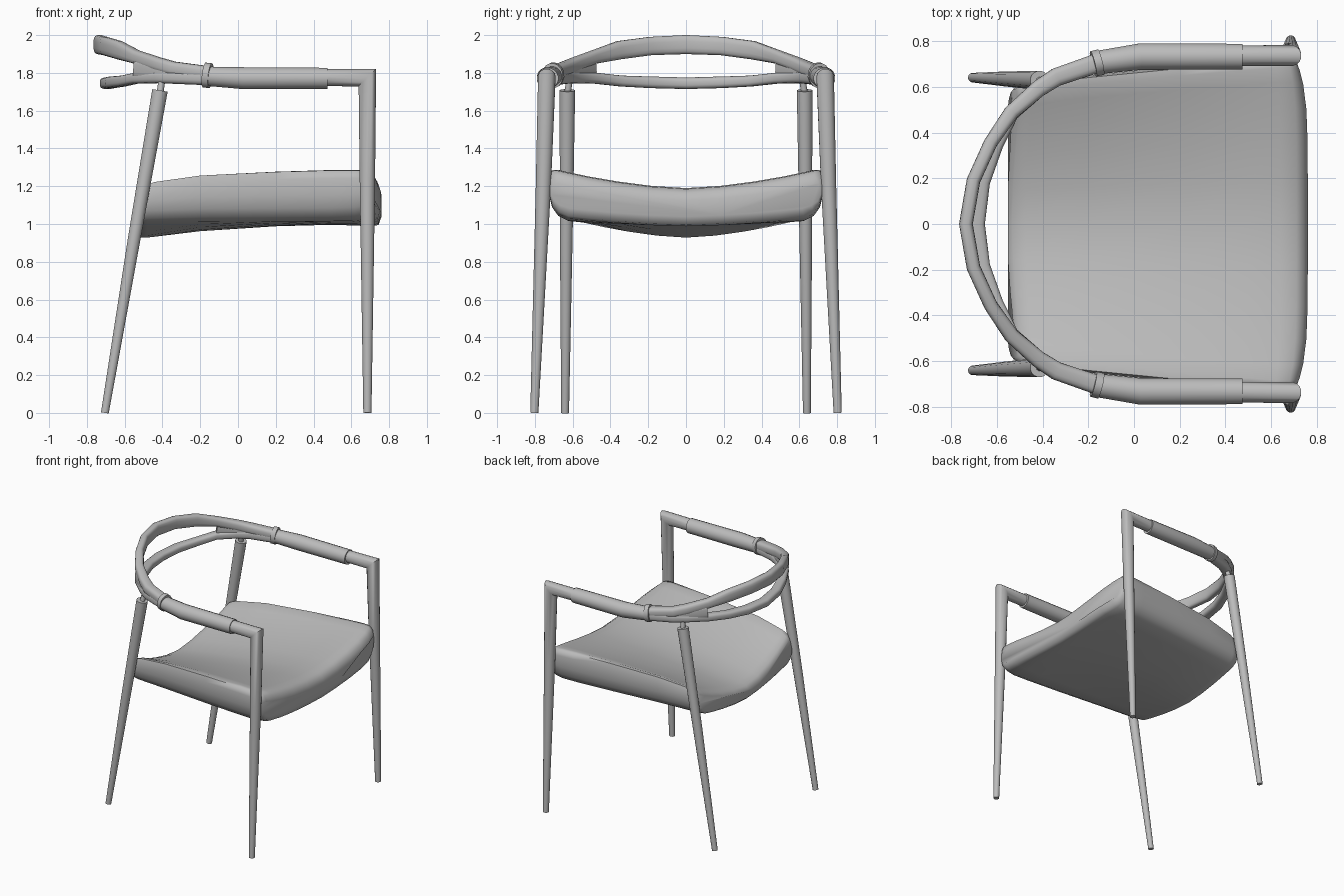
import bpy, bmesh, math
from mathutils import Vector

cube = bpy.data.objects.get("Cube")
if cube:
    bpy.data.objects.remove(cube, do_unlink=True)

grey = bpy.data.materials.new("plain_grey")
grey.use_nodes = True
grey.diffuse_color = (0.5, 0.5, 0.5, 1)
grey.node_tree.nodes["Principled BSDF"].inputs["Base Color"].default_value = (0.5, 0.5, 0.5, 1)


def skin(name, rings, sharp=40):
    """Bridge closed rings of points into a capped, smooth-shaded solid."""
    bm = bmesh.new()
    loops = [[bm.verts.new(p) for p in ring] for ring in rings]
    n = len(loops[0])
    for a, b in zip(loops, loops[1:]):
        for i in range(n):
            j = (i + 1) % n
            bm.faces.new((a[i], a[j], b[j], b[i]))
    bm.faces.new(loops[0][::-1])
    bm.faces.new(loops[-1])
    bmesh.ops.recalc_face_normals(bm, faces=bm.faces)
    mesh = bpy.data.meshes.new(name)
    bm.to_mesh(mesh)
    bm.free()
    mesh.materials.append(grey)
    obj = bpy.data.objects.new(name, mesh)
    bpy.context.collection.objects.link(obj)
    bpy.ops.object.select_all(action='DESELECT')
    obj.select_set(True)
    bpy.context.view_layer.objects.active = obj
    bpy.ops.object.shade_smooth_by_angle(angle=math.radians(sharp))


def sweep(name, stations, ref=(0, 0, 1), sides=16, power=1.0):
    """Sweep an oval along stations (x, y, z, half size along ref, half size across)."""
    pts = [Vector(s[:3]) for s in stations]
    rings = []
    for i, (p, s) in enumerate(zip(pts, stations)):
        before = (p - pts[i - 1]).normalized() if i else None
        after = (pts[i + 1] - p).normalized() if i < len(pts) - 1 else None
        seg = before or after
        t = ((before or after) + (after or before)).normalized()
        up = Vector(ref)
        up = (up - up.dot(t) * t).normalized()
        side = t.cross(up) / t.dot(seg)          # widened at mitred corners
        ring = []
        for k in range(sides):
            a = 2 * math.pi * (k + 0.5) / sides
            c, d = math.cos(a), math.sin(a)
            c = math.copysign(abs(c) ** power, c)
            d = math.copysign(abs(d) ** power, d)
            ring.append(p + up * c * s[3] + side * d * s[4])
        rings.append(ring)
    skin(name, rings)


def round_path(*stations):
    return [(x, y, z, r, r) for x, y, z, r in stations]


def flip(stations):
    return [(s[0], -s[1]) + tuple(s[2:]) for s in stations]


# Parts that occur on both sides
front_leg = round_path((0.685, 0.803, 0, 0.022), (0.685, 0.755, 1.2, 0.041),
                       (0.685, 0.737, 1.775, 0.047), (0.45, 0.735, 1.775, 0.046))
back_leg = round_path((-0.705, 0.64, 0, 0.021), (-0.55, 0.634, 0.92, 0.034),
                      (-0.413, 0.628, 1.707, 0.042))
pin = round_path((-0.413, 0.628, 1.69, 0.018), (-0.402, 0.615, 1.77, 0.018))
wrap = round_path((0.475, 0.732, 1.771, 0.057), (0.03, 0.732, 1.772, 0.059),
                  (-0.16, 0.706, 1.782, 0.052))
collar = [(-0.145, 0.708, 1.785, 0.067, 0.058), (-0.178, 0.7, 1.789, 0.067, 0.058)]

# Web that closes the gap between the two rails up to the slot end
web = [(-0.15, 0.707, 1.782, 0.04, 0.038), (-0.34, 0.642, 1.8, 0.045, 0.036),
       (-0.42, 0.59, 1.811, 0.05, 0.033), (-0.537, 0.495, 1.825, 0.055, 0.028)]

for label, mirror in (("left", lambda s: s), ("right", flip)):
    sweep(label + "_front_leg_and_arm", mirror(front_leg), ref=(0, 1, 0))
    sweep(label + "_back_leg", mirror(back_leg), ref=(0, 1, 0))
    sweep(label + "_back_pin", mirror(pin), ref=(0, 1, 0), sides=10)
    sweep(label + "_arm_wrap", mirror(wrap))
    sweep(label + "_arm_collar", mirror(collar))
    sweep(label + "_rail_web", mirror(web), power=0.6)

# Split back rail, both halves running on to the collars
upper = [(-0.15, 0.707, 1.797, 0.038, 0.043), (-0.34, 0.642, 1.822, 0.038, 0.04),
         (-0.42, 0.59, 1.845, 0.037, 0.037), (-0.537, 0.487, 1.884, 0.036, 0.033),
         (-0.627, 0.355, 1.92, 0.049, 0.03), (-0.702, 0.19, 1.942, 0.049, 0.03),
         (-0.735, 0, 1.95, 0.051, 0.03)]
lower = [(-0.15, 0.707, 1.772, 0.038, 0.043), (-0.34, 0.642, 1.778, 0.036, 0.04),
         (-0.42, 0.59, 1.777, 0.032, 0.037), (-0.537, 0.483, 1.772, 0.029, 0.033),
         (-0.607, 0.345, 1.757, 0.029, 0.035), (-0.667, 0.185, 1.75, 0.031, 0.038),
         (-0.692, 0, 1.745, 0.031, 0.04)]
for name, half in (("upper_back_rail", upper), ("lower_back_rail", lower)):
    sweep(name, half + flip(half[-2::-1]), power=0.65)

# Padded seat: half outline as (width fraction, height fraction)
outline = [(0, 1), (0.25, 1), (0.5, 1), (0.7, 1), (0.85, 1), (0.94, 1), (0.985, 0.96),
           (1, 0.8), (0.998, 0.48), (0.975, 0.24), (0.93, 0.08), (0.86, 0), (0.7, 0),
           (0.5, 0), (0.25, 0), (0, 0)]
outline += [(-f, h) for f, h in outline[-2:0:-1]]

# x, half width, top middle, top side, bottom middle, bottom side
seat_stations = [
    (-0.552, 0.59, 1.01, 1.18, 0.945, 1.05),
    (-0.535, 0.605, 1.035, 1.215, 0.928, 1.03),
    (-0.48, 0.615, 1.055, 1.235, 0.928, 1.025),
    (-0.2, 0.65, 1.1, 1.27, 0.962, 1.025),
    (0.2, 0.69, 1.15, 1.29, 0.988, 1.02),
    (0.5, 0.716, 1.18, 1.297, 0.996, 1.02),
    (0.64, 0.727, 1.19, 1.297, 0.991, 1.025),
    (0.71, 0.727, 1.185, 1.293, 0.988, 1.04),
    (0.744, 0.724, 1.163, 1.268, 0.995, 1.055),
    (0.76, 0.716, 1.125, 1.22, 1.04, 1.095)]


def seat_ring(x, width, top_mid, top_side, low_mid, low_side):
    ring = []
    for f, h in outline:
        bow = abs(f) ** 1.6
        top = top_mid + (top_side - top_mid) * bow
        low = low_mid + (low_side - low_mid) * bow
        z = low + (top - low) * h
        pull = 0.05 * f ** 6 * max(0, (x - 0.5) / 0.25)               # rounded front corners
        lean = 0.28 * max(0, z - 1.03) * max(0, (-0.3 - x) / 0.25)    # back edge follows the legs
        ring.append((x - pull + lean, f * width, z))
    return ring


skin("seat", [seat_ring(*s) for s in seat_stations], sharp=70)
